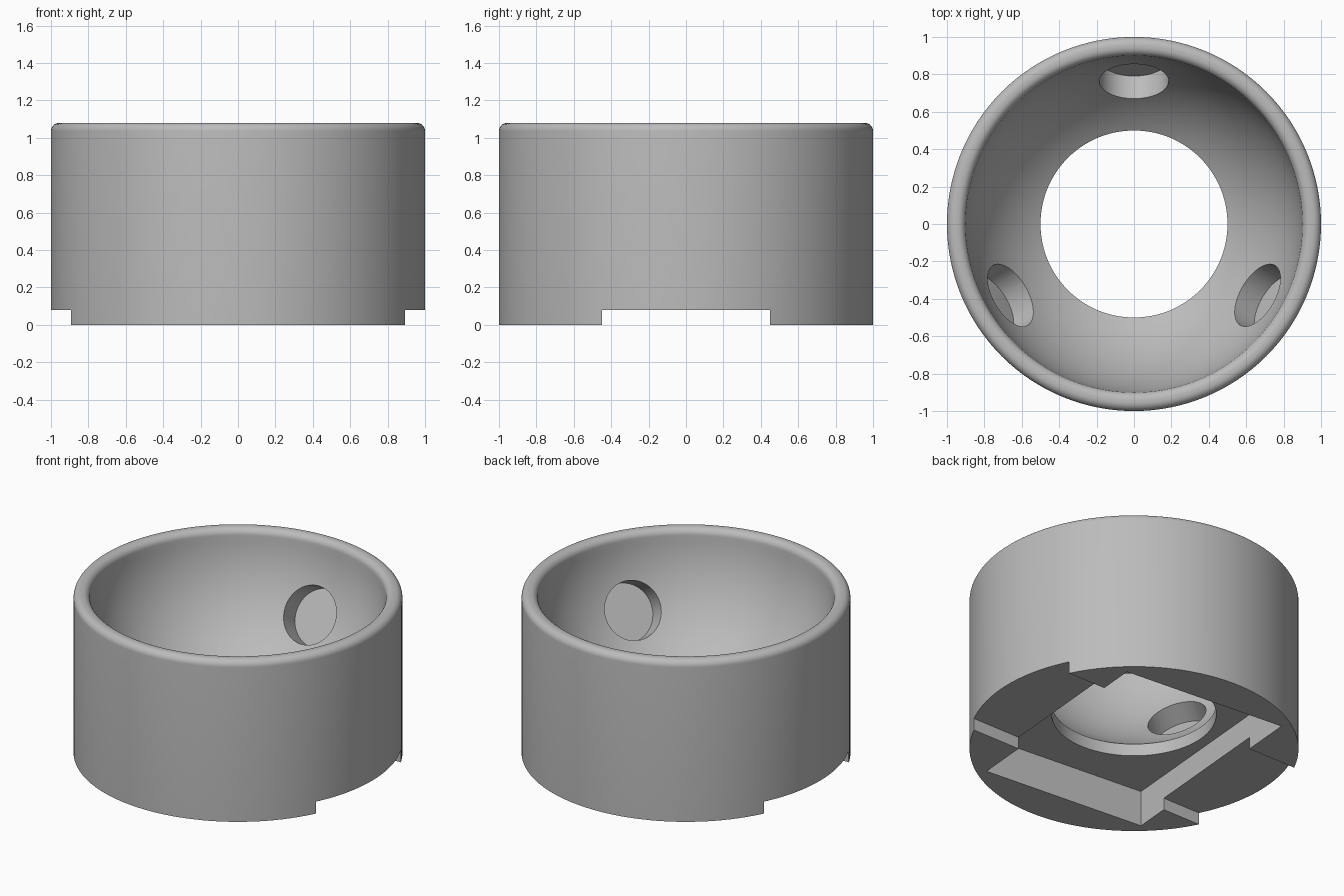
import bpy
import bmesh
from math import asin, cos, sin, sqrt, pi, radians
from mathutils import Matrix, Vector

default = bpy.data.objects.get("Cube")
if default:
    bpy.data.objects.remove(default, do_unlink=True)

HEIGHT = 1.08
BOWL_R, BOWL_Z = 0.9, 1.07
HOLE_R = 0.5
FILLET = 0.045

grey = bpy.data.materials.new("plain grey")
grey.use_nodes = True
colour = (0.5, 0.5, 0.5, 1)
grey.diffuse_color = colour
grey.node_tree.nodes["Principled BSDF"].inputs["Base Color"].default_value = colour


def add_object(name, bm):
    bmesh.ops.recalc_face_normals(bm, faces=bm.faces)
    mesh = bpy.data.meshes.new(name)
    bm.to_mesh(mesh)
    bm.free()
    mesh.materials.append(grey)
    obj = bpy.data.objects.new(name, mesh)
    bpy.context.collection.objects.link(obj)
    return obj


def arc(cx, cz, r, start, end, steps):
    angles = [start + (end - start) * i / steps for i in range(steps + 1)]
    return [(cx + r * cos(a), cz + r * sin(a)) for a in angles]


def lathe(name, profile, steps=128):
    bm = bmesh.new()
    verts = [bm.verts.new((r, 0, z)) for r, z in profile]
    edges = [bm.edges.new((v, verts[i - 1])) for i, v in enumerate(verts)]
    bmesh.ops.spin(bm, geom=verts + edges, cent=(0, 0, 0), axis=(0, 0, 1),
                   angle=2 * pi, steps=steps, use_merge=False)
    bmesh.ops.remove_doubles(bm, verts=bm.verts, dist=1e-5)
    return add_object(name, bm)


def box(name, size, matrix):
    bm = bmesh.new()
    bmesh.ops.create_cube(bm, size=1, matrix=matrix @ Matrix.Diagonal((*size, 1)))
    return add_object(name, bm)


def cut(target, cutter):
    cutter.hide_render = True
    mod = target.modifiers.new("cut", "BOOLEAN")
    mod.operation, mod.solver, mod.object = "DIFFERENCE", "EXACT", cutter
    bpy.context.view_layer.objects.active = target
    bpy.ops.object.modifier_apply(modifier=mod.name)
    bpy.data.objects.remove(cutter, do_unlink=True)


# Round body: straight outside, rounded rim, spherical bowl, open floor
rim_z = HEIGHT - FILLET
bowl_top = asin((rim_z - BOWL_Z) / BOWL_R)
bowl_end = -asin(sqrt(BOWL_R ** 2 - HOLE_R ** 2) / BOWL_R)
profile = [(HOLE_R, 0), (1, 0)]
profile += arc(1 - FILLET, rim_z, FILLET, 0, pi / 2, 8)
profile += arc(BOWL_R + FILLET, rim_z, FILLET, pi / 2, pi, 8)
profile += arc(0, BOWL_Z, BOWL_R, bowl_top, bowl_end, 32)[1:]
body = lathe("socket_body", profile)

# Slot across the underside
cut(body, box("slot_cutter", (2.4, 0.9, 0.16), Matrix()))

# Slightly turned rectangular recess in the underside
cut(body, box("recess_cutter", (1.148, 1.48, 0.48), Matrix.Rotation(radians(-4.8), 4, "Z")))

# Three flat-bottomed round pockets aimed at the bowl centre
for i in range(3):
    around = radians(90 + 120 * i)
    axis = Vector((cos(around) * sin(pi / 3), sin(around) * sin(pi / 3), -cos(pi / 3)))
    near, far = 0.6, 1.02
    place = Matrix.Translation(Vector((0, 0, BOWL_Z)) + axis * (near + far) / 2)
    bm = bmesh.new()
    bmesh.ops.create_cone(bm, cap_ends=True, segments=48, radius1=0.185, radius2=0.185,
                          depth=far - near,
                          matrix=place @ axis.to_track_quat("Z", "Y").to_matrix().to_4x4())
    cut(body, add_object("pocket_cutter", bm))

# Smooth curves, sharp edges
bpy.ops.object.select_all(action="DESELECT")
body.select_set(True)
bpy.context.view_layer.objects.active = body
bpy.ops.object.shade_smooth_by_angle(angle=radians(30))
